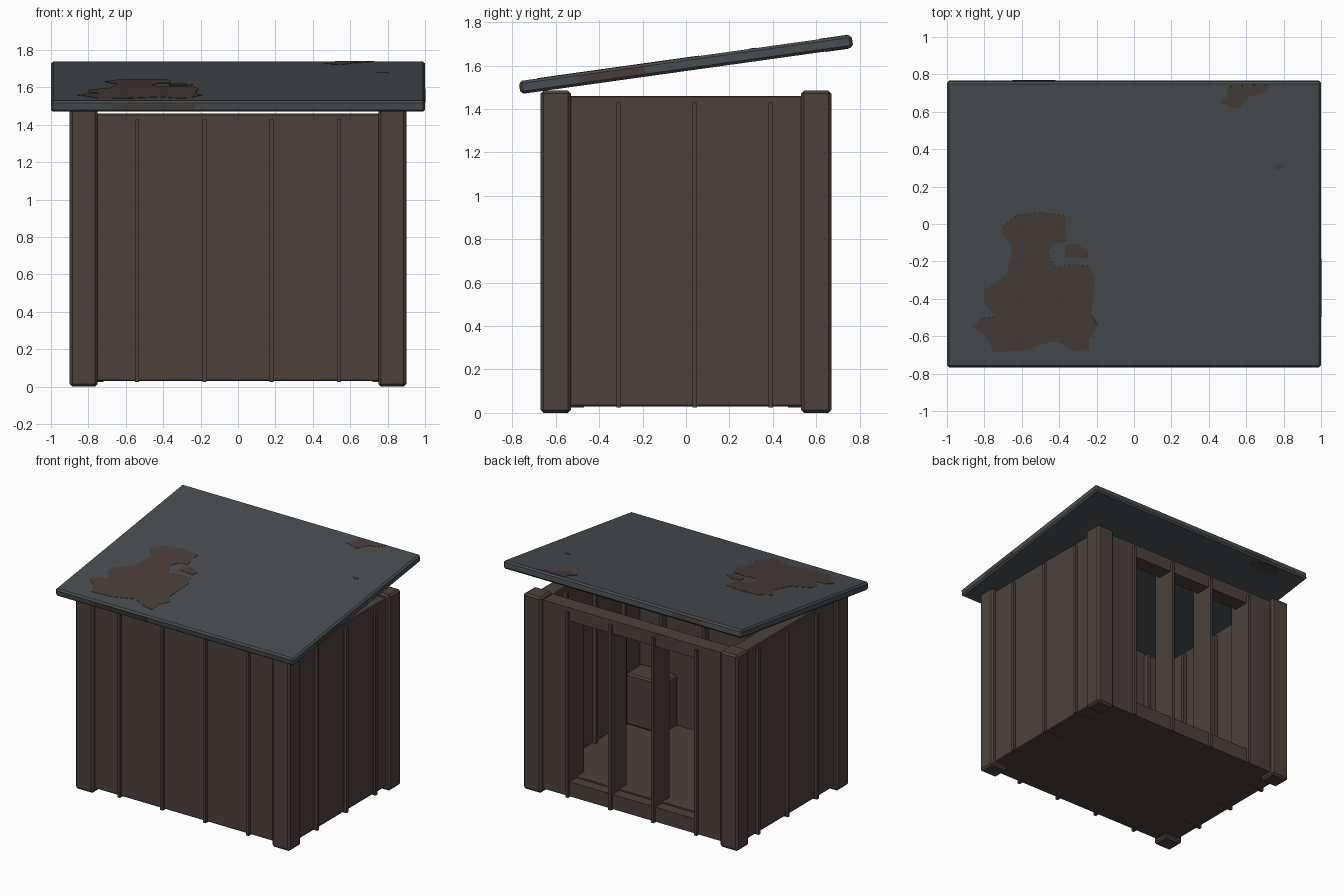
import bpy
import bmesh
import math
from mathutils import Matrix

cube = bpy.data.objects.get("Cube")
if cube:
    bpy.data.objects.remove(cube, do_unlink=True)


def material(name, colour):
    mat = bpy.data.materials.new(name)
    mat.use_nodes = True
    mat.diffuse_color = (*colour, 1)
    mat.node_tree.nodes["Principled BSDF"].inputs["Base Color"].default_value = (*colour, 1)
    return mat


wood = material("dark wood", (0.072, 0.053, 0.043))
slate = material("slate metal", (0.064, 0.074, 0.08))
rust = material("rust", (0.066, 0.048, 0.039))


def finish(name, bm, mat, matrix=None):
    bmesh.ops.recalc_face_normals(bm, faces=bm.faces)
    mesh = bpy.data.meshes.new(name)
    bm.to_mesh(mesh)
    bm.free()
    mesh.materials.append(mat)
    obj = bpy.data.objects.new(name, mesh)
    bpy.context.collection.objects.link(obj)
    if matrix:
        obj.matrix_world = matrix
    return obj


def box(name, xs, ys, zs, mat=wood, bevel=0.0, matrix=None):
    """Box from low and high limits on each axis."""
    bm = bmesh.new()
    bmesh.ops.create_cube(bm, size=1)
    for v in bm.verts:
        v.co = [lim[0] if c < 0 else lim[1] for c, lim in zip(v.co, (xs, ys, zs))]
    if bevel:
        bmesh.ops.bevel(bm, geom=bm.edges[:], offset=bevel, segments=1, affect='EDGES')
    return finish(name, bm, mat, matrix)


def mirror_span(a, b, side):
    return tuple(sorted((a * side, b * side)))


# Corner posts
for sx, side in ((1, "left"), (-1, "right")):
    for sy, end in ((1, "back"), (-1, "front")):
        box(f"{end}_{side}_post", mirror_span(0.75, 0.9, sx),
            mirror_span(0.53, 0.67, sy), (0, 1.485), bevel=0.014)

# Solid walls and floor
box("front_wall", (-0.8, 0.8), (-0.64, -0.52), (0.03, 1.46), bevel=0.006)
for sx, side in ((1, "left"), (-1, "right")):
    box(f"{side}_wall", mirror_span(0.75, 0.87, sx), (-0.58, 0.58), (0.03, 1.46), bevel=0.006)
    box(f"back_{side}_panel", mirror_span(0.54, 0.8, sx), (0.52, 0.64), (0.03, 1.46))
box("floor", (-0.76, 0.76), (-0.56, 0.56), (0.03, 0.15))

# Rails above and below the rear opening
box("opening_top_rail", (-0.54, 0.54), (0.52, 0.64), (1.36, 1.46))
box("opening_bottom_rail", (-0.54, 0.54), (0.52, 0.64), (0.03, 0.14))

# Thin slats running through the walls; they form the bars of the opening
for i, x in enumerate((-0.54, -0.18, 0.18, 0.54)):
    for sy, end in ((1, "back"), (-1, "front")):
        box(f"{end}_slat_{i}", (x - 0.011, x + 0.011),
            mirror_span(0.47, 0.66, sy), (0.025, 1.43))
for i, y in enumerate((-0.31, 0.04, 0.39)):
    for sx, side in ((1, "left"), (-1, "right")):
        box(f"{side}_slat_{i}", mirror_span(0.72, 0.89, sx),
            (y - 0.011, y + 0.011), (0.025, 1.43))

# Box standing in the inner corner
box("inner_box", (0.43, 0.74), (-0.52, -0.33), (0.15, 0.54), bevel=0.012)

# Sloping roof
SLOPE = math.radians(7.95)
HALF, THICK = 0.772, 0.03
tilt = Matrix.Translation((0, 0, 1.605)) @ Matrix.Rotation(SLOPE, 4, 'X')
box("roof", (-1, 1), (-HALF, HALF), (-THICK, THICK), slate, 0.012, tilt)


def patch(name, outline, z):
    """Thin rust plate lying on the roof, from a plan outline."""
    bm = bmesh.new()
    face = bm.faces.new([bm.verts.new((x, y / math.cos(SLOPE), z - 0.002)) for x, y in outline])
    top = bmesh.ops.extrude_face_region(bm, geom=[face])["geom"]
    for v in top:
        if isinstance(v, bmesh.types.BMVert):
            v.co.z += 0.004
    bmesh.ops.triangulate(bm, faces=[f for f in bm.faces if len(f.verts) > 4])
    finish(name, bm, rust, tilt)


def blob(x, y, rx, ry, count=10):
    turns = [2 * math.pi * i / count for i in range(count)]
    return [(x + rx * math.cos(a), y + ry * math.sin(a)) for a in turns]


# Rust patches on the roof faces
patch("large_rust_patch", [
    (-.71, -.02), (-.63, .05), (-.5, .065), (-.37, .05), (-.36, -.09), (-.43, -.1),
    (-.46, -.16), (-.42, -.23), (-.33, -.21), (-.24, -.22), (-.21, -.3), (-.23, -.48),
    (-.19, -.54), (-.24, -.61), (-.24, -.68), (-.32, -.67), (-.42, -.62), (-.58, -.67),
    (-.75, -.68), (-.79, -.6), (-.86, -.55), (-.82, -.5), (-.74, -.49), (-.8, -.42),
    (-.8, -.35), (-.68, -.27), (-.65, -.12), (-.7, -.05)], THICK)
patch("side_rust_patch", [(-.37, -.11), (-.31, -.1), (-.24, -.14), (-.25, -.18), (-.37, -.17)], THICK)
patch("corner_rust_patch", [(.5, .74), (.73, .75), (.68, .7), (.62, .69), (.56, .62),
                            (.46, .65), (.5, .69)], THICK)
patch("small_rust_spot", blob(0.775, 0.31, 0.03, 0.015), THICK)
patch("underside_rust_patch", blob(-0.65, 0.69, 0.13, 0.055), -THICK)

# Rust plates on the roof edges
box("front_edge_rust", (-0.67, -0.23), (-HALF - 0.002, -HALF + 0.002), (-0.017, 0.012), rust, matrix=tilt)
box("back_edge_rust", (-0.65, -0.42), (HALF - 0.002, HALF + 0.002), (-0.017, 0.017), rust, matrix=tilt)
box("left_edge_rust", (0.997, 1.0015), (-0.5, -0.19), (-0.017, 0.017), rust, matrix=tilt)
